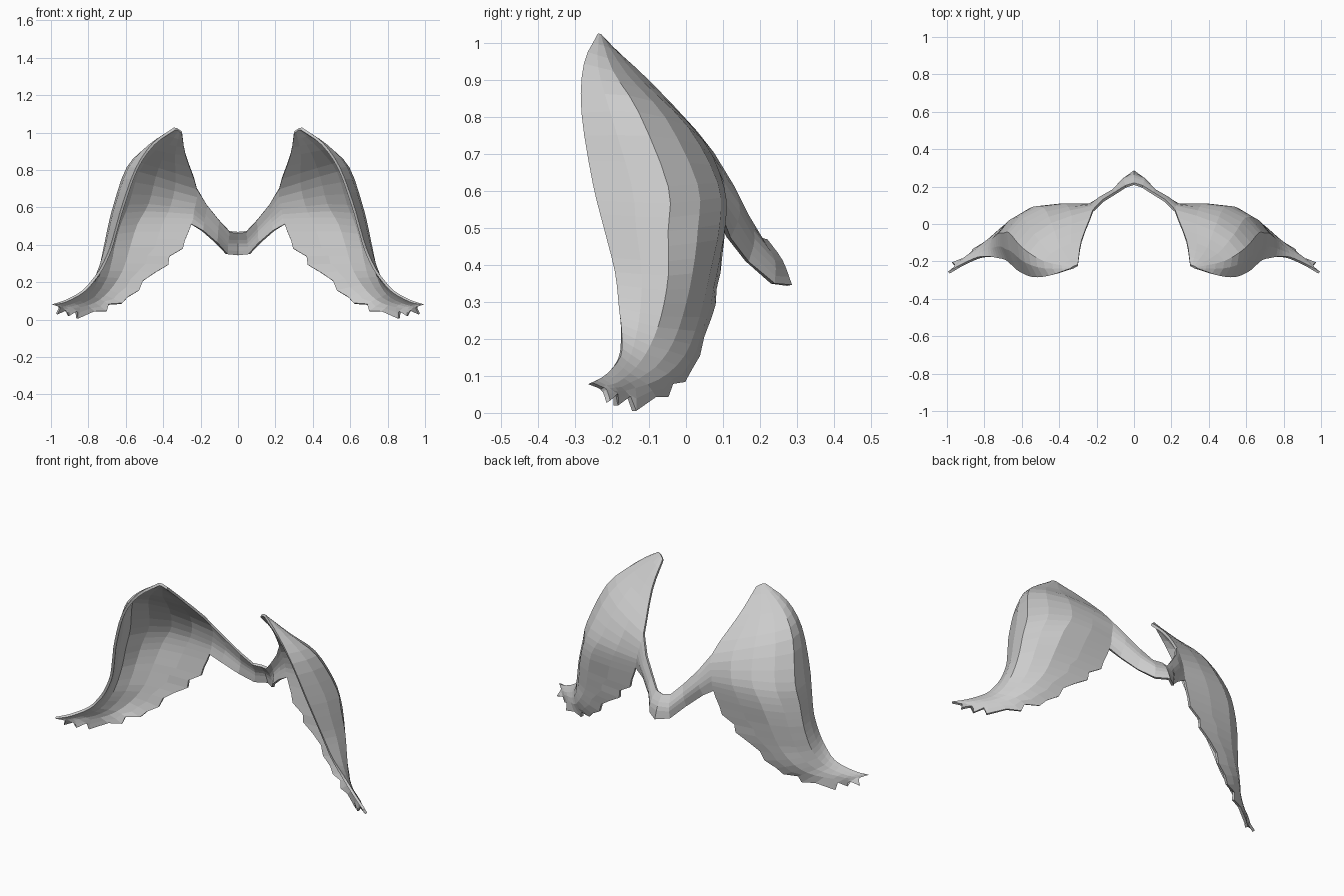
import bpy, bmesh
from mathutils import Vector as V

if "Cube" in bpy.data.objects:
    bpy.data.objects.remove(bpy.data.objects["Cube"])


def spline(pts, n):
    """Smooth curve through pts, n steps per span."""
    p = [V(q) for q in pts]
    p = [p[0] * 2 - p[1]] + p + [p[-1] * 2 - p[-2]]
    out = []
    for i in range(1, len(p) - 2):
        a, b, c, d = p[i - 1:i + 3]
        for k in range(n):
            t = k / n
            out.append(0.5 * (2 * b + (c - a) * t + (2 * a - 5 * b + 4 * c - d) * t * t
                              + (3 * b - a - 3 * c + d) * t ** 3))
    return out + [p[-2]]


def add_grid(bm, rows):
    vs = [[bm.verts.new(q) for q in r] for r in rows]
    for r, s in zip(vs, vs[1:]):
        for i in range(len(r) - 1):
            bm.faces.new((r[i], r[i + 1], s[i + 1], s[i]))


# Wing rails, running from the top tip to the outer low tip
front_edge = [(.34, -.24, 1.02), (.45, -.275, .94), (.54, -.28, .81), (.61, -.25, .62), (.645, -.22, .5),
              (.68, -.19, .38), (.725, -.18, .28), (.77, -.175, .215), (.83, -.18, .15), (.92, -.22, .10), (.99, -.26, .08)]
side_bulge = [(.33, -.235, 1.02), (.48, -.2, .92), (.59, -.13, .81), (.66, -.05, .61), (.69, -.05, .49),
              (.715, -.05, .37), (.74, -.07, .26), (.77, -.10, .18), (.82, -.14, .12), (.91, -.19, .08), (.96, -.235, .07)]
back_bulge = [(.32, -.23, 1.015), (.39, -.13, .90), (.44, .00, .77), (.48, .08, .62), (.54, .085, .51),
              (.58, .06, .385), (.62, .03, .26), (.69, -.01, .155), (.77, -.08, .09), (.885, -.17, .06), (.955, -.22, .06)]
inner_edge = [(.30, -.22, 1.0), (.28, -.09, .88), (.22, .07, .70), (.235, .10, .59), (.25, .10, .51),
              (.31, .085, .38), (.44, .06, .25), (.59, .01, .12), (.72, -.06, .055), (.86, -.135, .025), (.95, -.21, .04)]
STEP = 3
rails = [spline(r, STEP) for r in (front_edge, side_bulge, back_bulge, inner_edge)]

# Ragged lower rim
jag = [.0, .015, -.02, .02, -.005, -.02, .012]
for i in range(5 * STEP, 10 * STEP):
    d = (rails[3][i] - rails[2][i]).normalized()
    rails[3][i] += d * jag[i % len(jag)]
for i, q in ((26, (.86, -.14, .005)), (27, (.865, -.155, .045)), (28, (.905, -.19, .02)),
             (29, (.92, -.19, .05)), (30, (.97, -.21, .03))):
    rails[3][i] = V(q)

bm = bmesh.new()
add_grid(bm, [spline(sec, 2) for sec in zip(*rails)])

# Narrow bridge, from the wing root to the centre line
root = rails[3][2 * STEP:4 * STEP + 1]
n = len(root)
sections = [[(.165, .125, .61), (.18, .14, .54), (.19, .115, .475)],
            [(.10, .165, .53), (.11, .18, .47), (.115, .165, .41)],
            [(.045, .20, .47), (.055, .235, .41), (.06, .235, .35)],
            [(0, .215, .465), (0, .255, .41), (0, .28, .345)]]
add_grid(bm, [root] + [spline(s, STEP) for s in sections])
bmesh.ops.remove_doubles(bm, verts=bm.verts, dist=.0005)
bmesh.ops.recalc_face_normals(bm, faces=bm.faces)

mesh = bpy.data.meshes.new("winged_shell")
bm.to_mesh(mesh)
bm.free()
shell = bpy.data.objects.new("winged_shell", mesh)
bpy.context.collection.objects.link(shell)

# Mirror to the other side, then give the sheet its thickness
m = shell.modifiers.new("mirror", 'MIRROR')
m.use_axis[0] = True
m.use_clip = True
s = shell.modifiers.new("thickness", 'SOLIDIFY')
s.thickness = .014
s.offset = 0
